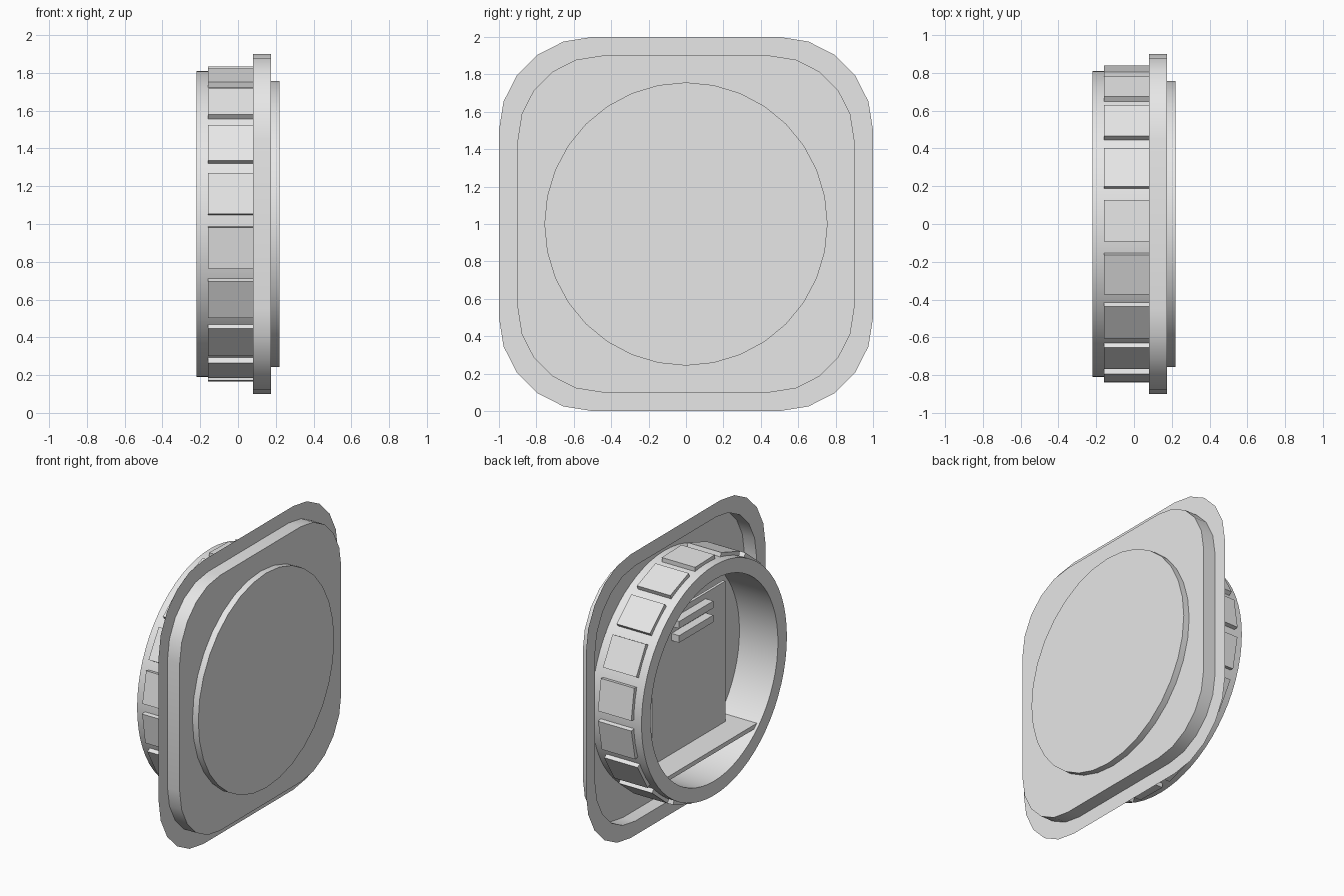
import bpy, bmesh
from math import cos, sin, pi, radians

cube = bpy.data.objects.get("Cube")
if cube:
    bpy.data.objects.remove(cube, do_unlink=True)

grey = bpy.data.materials.new("light_grey")
grey.use_nodes = True
grey.diffuse_color = (0.8, 0.8, 0.8, 1)
grey.node_tree.nodes["Principled BSDF"].inputs["Base Color"].default_value = (0.8, 0.8, 0.8, 1)

CENTRE_Z = 1.0


def circle(radius, sides):
    return [(radius * cos(2 * pi * i / sides), radius * sin(2 * pi * i / sides))
            for i in range(sides)]


def rounded_square(half, steps=5):
    """Square outline whose corner radius is half of its half width."""
    r = half / 2
    points = []
    for corner, (sy, sz) in enumerate([(1, 1), (-1, 1), (-1, -1), (1, -1)]):
        for i in range(steps + 1):
            a = (corner + i / steps) * pi / 2
            points.append((sy * r + r * cos(a), sz * r + r * sin(a)))
    return points


def loft(name, sections, start_cap=False, end_cap=False, cyclic=False):
    """Join outlines (x, [(y, z)]) in order along the x axis."""
    bm = bmesh.new()
    rings = [[bm.verts.new((x, y, z + CENTRE_Z)) for y, z in outline]
             for x, outline in sections]
    pairs = list(zip(rings, rings[1:]))
    if cyclic:
        pairs.append((rings[-1], rings[0]))
    for a, b in pairs:
        n = len(a)
        for i in range(n):
            j = (i + 1) % n
            bm.faces.new((a[i], a[j], b[j], b[i]))
    if start_cap:
        bm.faces.new(rings[0][::-1])
    if end_cap:
        bm.faces.new(rings[-1])
    mesh = bpy.data.meshes.new(name)
    bm.to_mesh(mesh)
    bm.free()
    mesh.materials.append(grey)
    obj = bpy.data.objects.new(name, mesh)
    bpy.context.collection.objects.link(obj)
    bpy.ops.object.select_all(action='DESELECT')
    obj.select_set(True)
    bpy.context.view_layer.objects.active = obj
    bpy.ops.object.shade_smooth_by_angle(angle=radians(30))
    return obj


def box(name, x0, x1, y0, y1, z0, z1):
    outline = [(y1, z0), (y1, z1), (y0, z1), (y0, z0)]
    return loft(name, [(x0, outline), (x1, outline)], True, True)


# Thin flange with a raised, hollow-backed face
loft("flange_and_face", [(0.08, rounded_square(1.0)),
                         (0.08, rounded_square(0.9)),
                         (0.175, rounded_square(0.9))], end_cap=True)

# Raised round panel on the face
loft("round_panel", [(0.17, circle(0.757, 32)), (0.22, circle(0.757, 32))], True, True)

# Open tube at the rear, with its floor
loft("rear_tube", [(-0.22, circle(0.81, 64)), (0.17, circle(0.81, 64)),
                   (0.17, circle(0.71, 64)), (-0.22, circle(0.71, 64))], cyclic=True)
loft("tube_floor", [(0.08, circle(0.72, 64)), (0.1, circle(0.72, 64))], True, True)

# Grip pads around the tube
PADS = 18
for k in range(PADS):
    a = radians(-171.2) - 2 * pi * k / PADS
    outline = [(r * cos(a) - t * sin(a), r * sin(a) + t * cos(a))
               for r, t in [(0.79, -0.11), (0.832, -0.11), (0.832, 0.11), (0.79, 0.11)]]
    loft(f"grip_pad_{k + 1}", [(-0.16, outline), (0.1, outline)], True, True)

# Plate, shelf and connector bars inside the tube
box("inner_plate", -0.02, 0.0, -0.41, 0.41, -0.5, 0.49)
box("inner_shelf", -0.2, 0.085, -0.51, 0.51, -0.53, -0.5)
for k, top in enumerate((0.35, 0.45)):
    box(f"connector_bar_{k + 1}", -0.08, -0.01, -0.19, 0.19, top - 0.05, top)
